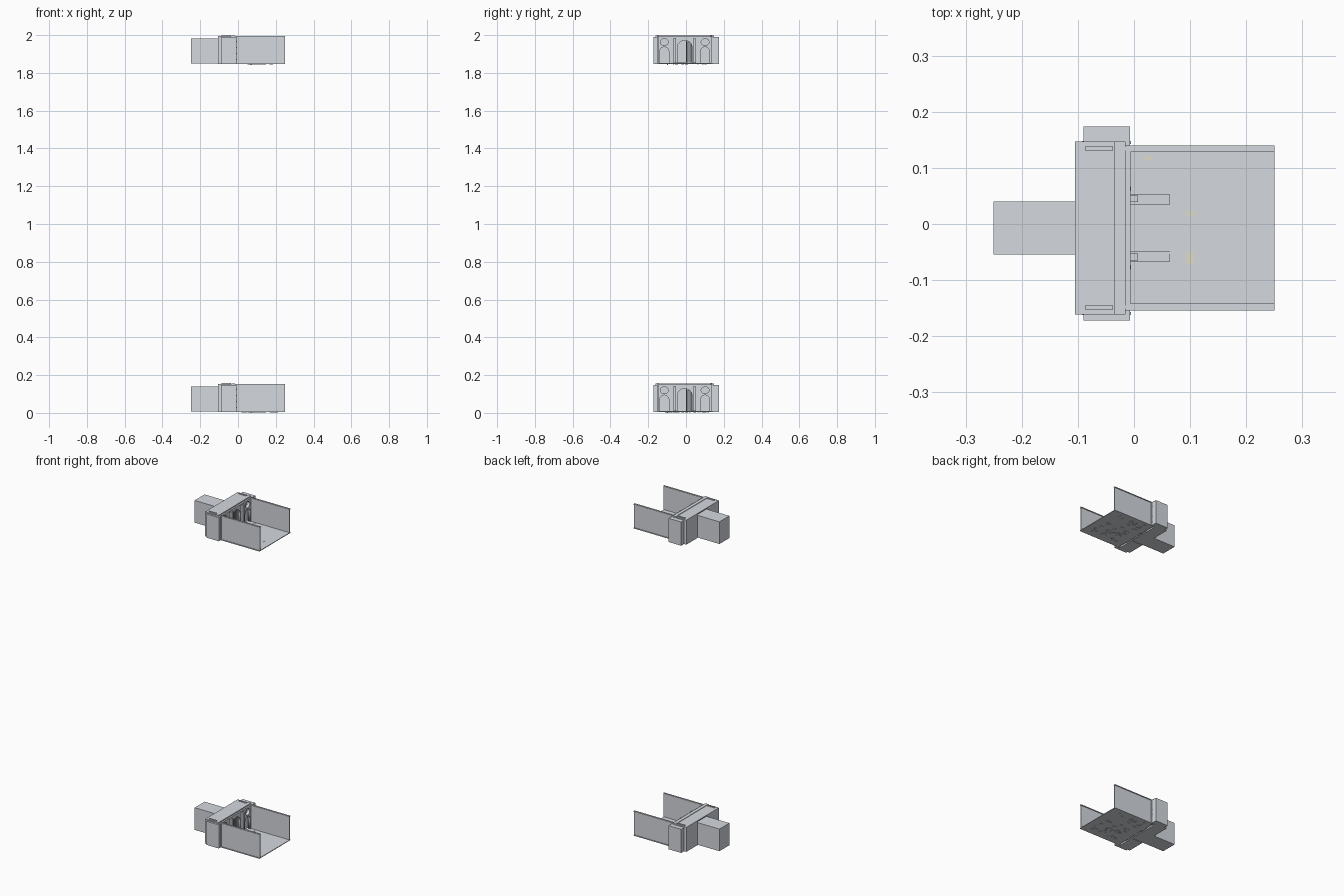
import bpy, bmesh, math, random

if "Cube" in bpy.data.objects:
    bpy.data.objects.remove(bpy.data.objects["Cube"])

CY = -0.007          # symmetry line of the hall
LIFT = 1.843         # height between the two storeys


def material(name, rgb):
    m = bpy.data.materials.new(name)
    m.diffuse_color = (*rgb, 1)
    m.use_nodes = True
    m.node_tree.nodes["Principled BSDF"].inputs["Base Color"].default_value = m.diffuse_color
    return m


STONE = material("pale_stone", (0.66, 0.69, 0.73))
CREAM = material("cream_stone", (0.74, 0.72, 0.58))
DARK = material("dark_wood", (0.30, 0.32, 0.34))


def boxes(name, dims, z0, mat=STONE):
    """One object from boxes given as (x0, x1, y0, y1, z0, z1)."""
    bm = bmesh.new()
    for x0, x1, y0, y1, a, b in dims:
        r = bmesh.ops.create_cube(bm, size=1)
        for v in r["verts"]:
            v.co.x = (x0 + x1) / 2 + v.co.x * (x1 - x0)
            v.co.y = (y0 + y1) / 2 + v.co.y * (y1 - y0)
            v.co.z = (a + b) / 2 + v.co.z * (b - a) + z0
    me = bpy.data.meshes.new(name)
    bm.to_mesh(me)
    bm.free()
    me.materials.append(mat)
    ob = bpy.data.objects.new(name, me)
    bpy.context.collection.objects.link(ob)
    return ob


def both(x0, x1, d0, d1, a, b):
    """A box mirrored on both sides of the symmetry line."""
    return [(x0, x1, CY + d0, CY + d1, a, b), (x0, x1, CY - d1, CY - d0, a, b)]


def arch(c, r, base, spring, n=12):
    """Points of an arched opening, left foot to right foot."""
    top = [(c - r * math.cos(math.pi * i / n), spring + r * math.sin(math.pi * i / n))
           for i in range(n + 1)]
    return [(c - r, base)] + top + [(c + r, base)]


def plate(name, loops, x0, x1, z0):
    """Flat yz outline with holes, thickened along x."""
    cu = bpy.data.curves.new(name, 'CURVE')
    cu.dimensions = '2D'
    cu.fill_mode = 'BOTH'
    cu.extrude = (x1 - x0) / 2
    for pts in loops:
        sp = cu.splines.new('POLY')
        sp.points.add(len(pts) - 1)
        for p, (y, z) in zip(sp.points, pts):
            p.co = (y, z, 0, 1)
        sp.use_cyclic_u = True
    cu.materials.append(STONE)
    ob = bpy.data.objects.new(name, cu)
    bpy.context.collection.objects.link(ob)
    ob.rotation_euler = (math.pi / 2, 0, math.pi / 2)
    ob.location = ((x0 + x1) / 2, 0, z0)
    return ob


def band(name, c, r, base, spring, w, x0, x1, z0):
    """Raised moulding around an arch."""
    outer = arch(c, r + w, base, spring)
    inner = arch(c, r, base, spring)
    return plate(name, [outer + inner[::-1]], x0, x1, z0)


def storey(z0):
    # courtyard floor and side walls with stepped copings
    boxes("courtyard_floor", [(-0.02, 0.25, -0.154, 0.14, 0.005, 0.009)], z0)
    boxes("courtyard_walls", both(-0.02, 0.25, 0.139, 0.143, 0.005, 0.150), z0)
    boxes("wall_copings", both(-0.016, 0.25, 0.135, 0.147, 0.147, 0.151)
          + both(-0.016, 0.25, 0.138, 0.144, 0.151, 0.153), z0)

    # gatehouse block, roof and side towers
    boxes("gatehouse_block", both(-0.105, -0.03, 0.047, 0.154, 0.005, 0.148), z0)
    boxes("gatehouse_roof", [(-0.105, -0.015, CY - 0.154, CY + 0.154, 0.146, 0.152)], z0)
    boxes("facade_ledge", [(-0.016, -0.006, CY - 0.147, CY + 0.147, 0.142, 0.149)], z0)
    boxes("side_towers", [(-0.09, -0.007, 0.136, 0.174, 0.005, 0.147),
                          (-0.09, -0.007, -0.172, -0.15, 0.005, 0.147)], z0)
    boxes("roof_band", [(-0.035, -0.015, CY - 0.154, CY + 0.154, 0.152, 0.155)], z0)
    boxes("roof_rails", both(-0.087, -0.037, 0.138, 0.145, 0.151, 0.157), z0)

    # hollow corridor behind the door
    boxes("corridor", both(-0.25, -0.03, 0.043, 0.047, 0.008, 0.139)
          + [(-0.25, -0.03, CY - 0.047, CY + 0.047, 0.007, 0.011),
             (-0.25, -0.03, CY - 0.047, CY + 0.047, 0.136, 0.140),
             (-0.25, -0.246, CY - 0.047, CY + 0.047, 0.007, 0.140)], z0)

    # facade with door, two arched niches and two roundels
    out = [(CY - 0.147, 0.005)]
    for c, r, s in ((CY - 0.108, 0.026, 0.070), (CY, 0.041, 0.090), (CY + 0.108, 0.026, 0.070)):
        out += arch(c, r, 0.005, s)
    out += [(CY + 0.147, 0.005), (CY + 0.147, 0.148), (CY - 0.147, 0.148)]
    rounds = []
    for s in (-1, 1):
        c = CY + s * 0.108
        rounds.append([(c + 0.021 * math.cos(t * math.pi / 10),
                        0.120 + 0.018 * math.sin(t * math.pi / 10)) for t in range(20)])
        band("niche_moulding", c, 0.024, 0.008, 0.070, 0.004, -0.009, -0.006, z0)
    plate("facade", [out] + rounds, -0.024, -0.007, z0)
    band("door_moulding", CY, 0.039, 0.008, 0.090, 0.005, -0.009, -0.006, z0)

    # pilasters, low door plinths and one half-closed slatted door leaf
    boxes("pilasters", both(-0.007, 0.007, 0.046, 0.058, 0.009, 0.142)
          + both(-0.008, -0.005, 0.066, 0.074, 0.009, 0.144)
          + both(-0.008, -0.005, 0.139, 0.147, 0.009, 0.146), z0)
    boxes("door_plinths", both(-0.007, 0.064, 0.042, 0.060, 0.008, 0.012), z0)
    boxes("door_leaf", [(-0.034, -0.030, CY + 0.006 + i * 0.009, CY + 0.013 + i * 0.009,
                         0.010, 0.126 - i * 0.004) for i in range(4)], z0, DARK)

    # small pegs on the tower edges
    pegs = []
    for i in range(4):
        h = 0.025 + i * 0.032
        for x in (-0.093, -0.009):
            pegs += both(x, x + 0.004, 0.150, 0.155, h, h + 0.006)
    boxes("tower_pegs", pegs, z0)

    # loose paving slabs let into the floor, a few of them cream
    random.seed(4)
    slabs = []
    for i in range(45):
        x, y = random.uniform(0.02, 0.20), random.uniform(-0.125, 0.11)
        w, d = random.uniform(0.006, 0.022), random.uniform(0.004, 0.014)
        low = random.uniform(0.0015, 0.004) if i else 0.0
        slabs.append((x, x + w, y, y + d, low, 0.0086 if i % 3 else 0.0095))
    boxes("paving_slabs", slabs, z0)
    boxes("cream_slabs", [(0.093, 0.109, 0.015, 0.024, 0.003, 0.0098),
                          (0.093, 0.108, -0.072, -0.050, 0.003, 0.0098),
                          (0.019, 0.031, 0.113, 0.122, 0.003, 0.0098)], z0, CREAM)


# two identical storeys
for z in (0.0, LIFT):
    storey(z)
